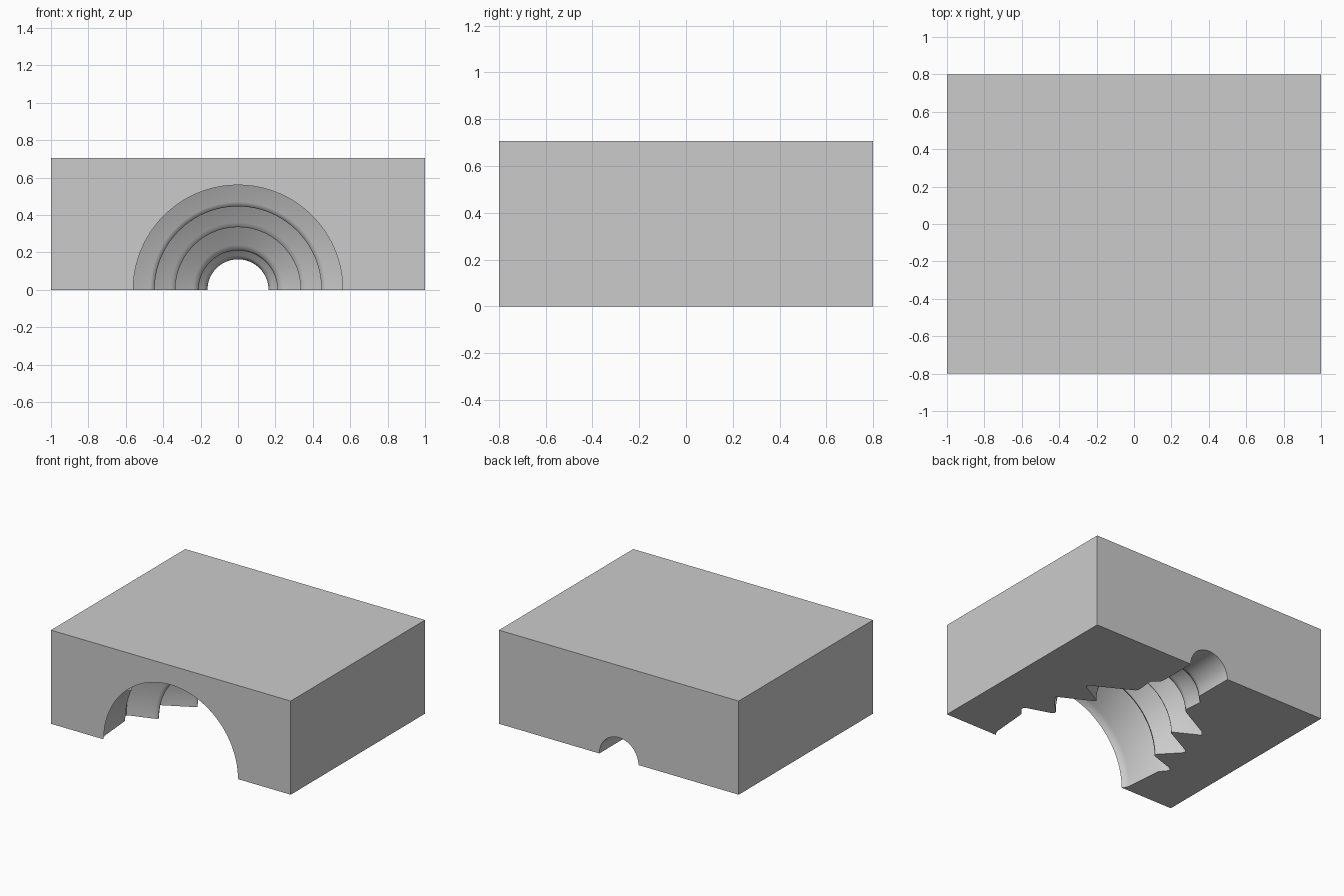
import bpy
import bmesh
import math

default_cube = bpy.data.objects.get("Cube")
if default_cube:
    bpy.data.objects.remove(default_cube, do_unlink=True)

# One grey for the whole block
grey = bpy.data.materials.new("light grey")
grey.use_nodes = True
colour = (0.6, 0.6, 0.6, 1)
grey.diffuse_color = colour
grey.node_tree.nodes["Principled BSDF"].inputs["Base Color"].default_value = colour


def add_object(name, bm):
    bmesh.ops.recalc_face_normals(bm, faces=bm.faces)
    mesh = bpy.data.meshes.new(name)
    bm.to_mesh(mesh)
    bm.free()
    mesh.materials.append(grey)
    obj = bpy.data.objects.new(name, mesh)
    bpy.context.collection.objects.link(obj)
    return obj


# Rectangular block
WIDTH, DEPTH, HEIGHT = 2.0, 1.6, 0.706
bm = bmesh.new()
bmesh.ops.create_cube(bm, size=1)
for v in bm.verts:
    v.co = (v.co.x * WIDTH, v.co.y * DEPTH, (v.co.z + 0.5) * HEIGHT)
block = add_object("mould_block", bm)

# Cavity outline as (radius, y), front to back: three flared skirts and a stem
profile = [
    (0.54, -0.85), (0.56, -0.8), (0.578, -0.78), (0.588, -0.75),
    (0.612, -0.47), (0.65, -0.425), (0.657, -0.41), (0.655, -0.395), (0.642, -0.385),
    (0.47, -0.328), (0.452, -0.32), (0.446, -0.308), (0.453, -0.293),
    (0.57, -0.17), (0.58, -0.155), (0.581, -0.142), (0.57, -0.13),
    (0.36, -0.021), (0.343, -0.012), (0.335, -0.002), (0.343, 0.009),
    (0.5, 0.093), (0.514, 0.105), (0.516, 0.118), (0.505, 0.13),
    (0.24, 0.271), (0.22, 0.284), (0.211, 0.3), (0.211, 0.32),
    (0.222, 0.425), (0.22, 0.44), (0.205, 0.457), (0.182, 0.474), (0.168, 0.49),
    (0.163, 0.515), (0.163, 0.85),
]

# Turn the outline into a solid around the y axis
STEPS = 144
bm = bmesh.new()
rings = []
for radius, y in profile:
    ring = []
    for i in range(STEPS):
        a = 2 * math.pi * (i + 0.5) / STEPS
        ring.append(bm.verts.new((radius * math.cos(a), y, radius * math.sin(a))))
    rings.append(ring)
for low, high in zip(rings, rings[1:]):
    for i in range(STEPS):
        j = (i + 1) % STEPS
        bm.faces.new((low[i], low[j], high[j], high[i]))
bm.faces.new(rings[0])
bm.faces.new(rings[-1])
cutter = add_object("cavity_cutter", bm)
cutter.hide_render = True

# Cut the cavity from the block
cut = block.modifiers.new("cavity", 'BOOLEAN')
cut.operation = 'DIFFERENCE'
cut.solver = 'EXACT'
cut.object = cutter
bpy.ops.object.select_all(action='DESELECT')
block.select_set(True)
bpy.context.view_layer.objects.active = block
bpy.ops.object.modifier_apply(modifier=cut.name)
bpy.data.objects.remove(cutter, do_unlink=True)
bpy.ops.object.shade_smooth_by_angle(angle=math.radians(40))
